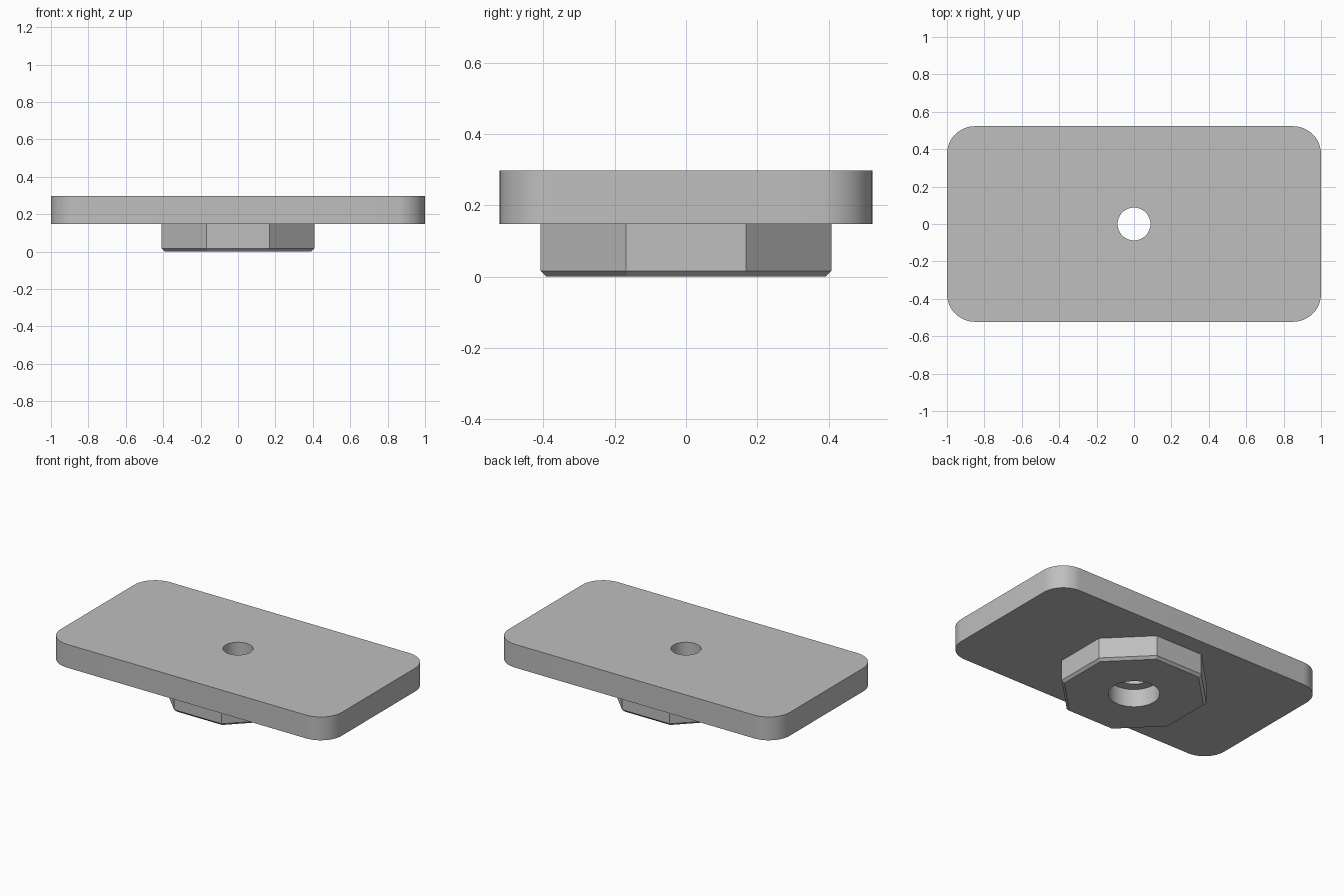
import bpy, bmesh, math

if "Cube" in bpy.data.objects:
    bpy.data.objects.remove(bpy.data.objects["Cube"])

grey = bpy.data.materials.new("light grey")
grey.diffuse_color = (0.52, 0.52, 0.52, 1)
grey.use_nodes = True
grey.node_tree.nodes["Principled BSDF"].inputs["Base Color"].default_value = grey.diffuse_color

PLATE_BOTTOM, PLATE_TOP = 0.148, 0.298
HOLE_R, BORE_R, BORE_DEPTH = 0.088, 0.15, 0.116


def ring(radius, count, offset=0.0):
    return [(radius * math.cos(offset + 2 * math.pi * i / count),
             radius * math.sin(offset + 2 * math.pi * i / count)) for i in range(count)]


def rounded_rectangle(hx, hy, r, steps=12):
    pts = []
    for k, (sx, sy) in enumerate([(1, 1), (-1, 1), (-1, -1), (1, -1)]):
        for i in range(steps + 1):
            a = math.pi / 2 * (k + i / steps)
            pts.append((sx * (hx - r) + r * math.cos(a), sy * (hy - r) + r * math.sin(a)))
    return pts


def loft(name, sections):
    """Closed solid through stacked (points, z) outlines."""
    bm = bmesh.new()
    loops = [[bm.verts.new((x, y, z)) for x, y in pts] for pts, z in sections]
    for low, high in zip(loops, loops[1:]):
        n = len(low)
        for i in range(n):
            j = (i + 1) % n
            bm.faces.new((low[i], low[j], high[j], high[i]))
    bm.faces.new(loops[0][::-1])
    bm.faces.new(loops[-1])
    mesh = bpy.data.meshes.new(name)
    bm.to_mesh(mesh)
    bm.free()
    mesh.materials.append(grey)
    obj = bpy.data.objects.new(name, mesh)
    bpy.context.collection.objects.link(obj)
    return obj


def finish(obj, cutters):
    """Cut the holes, then smooth the curved walls."""
    for cutter in cutters:
        mod = obj.modifiers.new("hole", 'BOOLEAN')
        mod.operation, mod.solver, mod.object = 'DIFFERENCE', 'EXACT', cutter
    bpy.ops.object.select_all(action='DESELECT')
    bpy.context.view_layer.objects.active = obj
    obj.select_set(True)
    for mod in list(obj.modifiers):
        bpy.ops.object.modifier_apply(modifier=mod.name)
    bpy.ops.object.shade_smooth_by_angle(angle=math.radians(25))


# Hole cutters: narrow through hole and wider recess from below
hole = loft("hole_cutter", [(ring(HOLE_R, 48), -0.1), (ring(HOLE_R, 48), 0.5)])
recess = loft("recess_cutter", [(ring(BORE_R, 48), -0.1), (ring(BORE_R, 48), BORE_DEPTH)])
for cutter in (hole, recess):
    cutter.hide_render = True

# Rounded rectangular plate
outline = rounded_rectangle(1.0, 0.523, 0.15)
plate = loft("plate", [(outline, PLATE_BOTTOM), (outline, PLATE_TOP)])
finish(plate, [hole])

# Octagonal boss with a chamfered lower edge
corner = 1 / math.cos(math.pi / 8)
wide = ring(0.408 * corner, 8, math.pi / 8)
narrow = ring(0.392 * corner, 8, math.pi / 8)
boss = loft("octagonal_boss", [(narrow, 0), (wide, 0.016), (wide, PLATE_BOTTOM)])
finish(boss, [hole, recess])

for cutter in (hole, recess):
    bpy.data.objects.remove(cutter)
